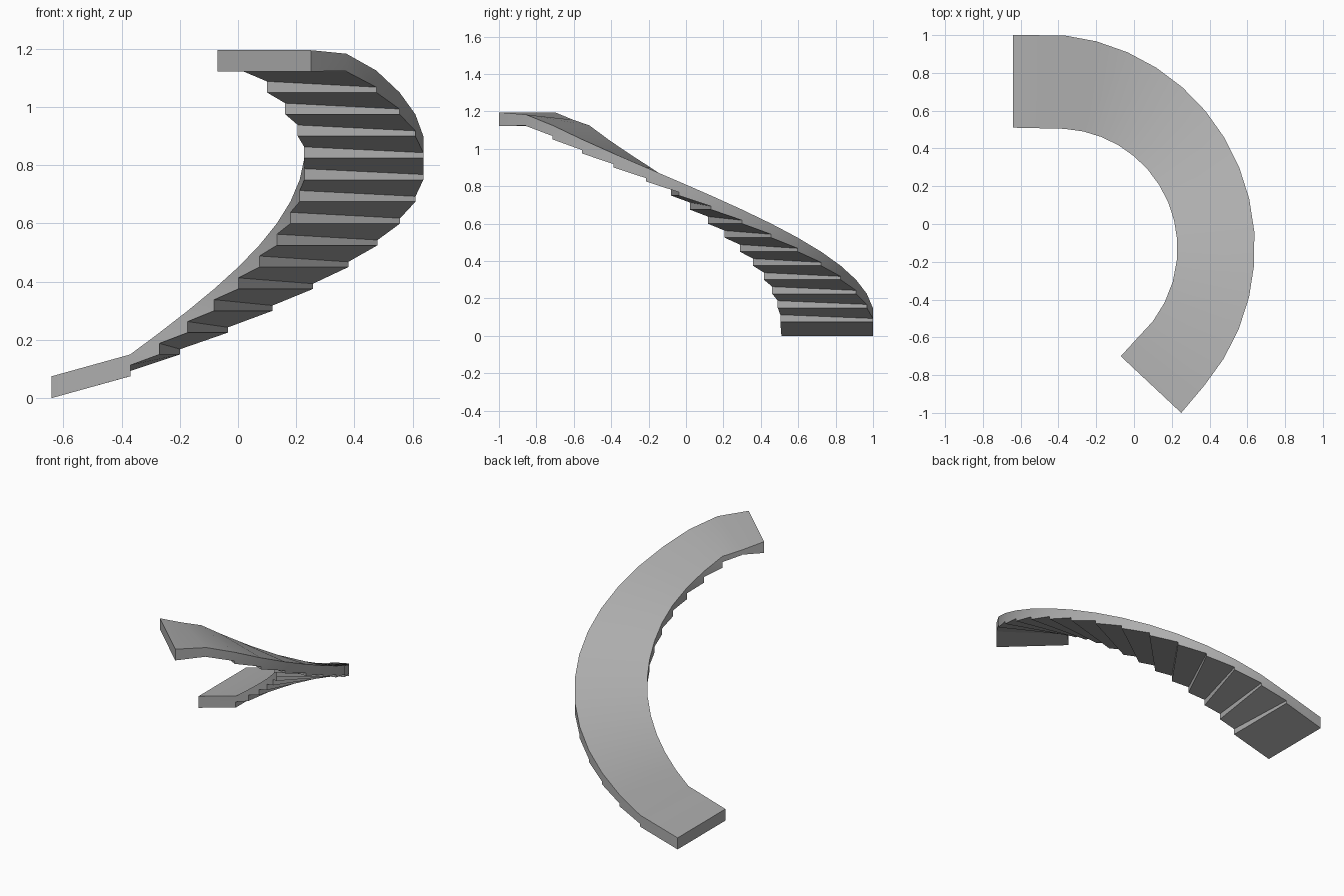
import bpy, bmesh
from math import sin, cos, radians

if "Cube" in bpy.data.objects:
    bpy.data.objects.remove(bpy.data.objects["Cube"])

RISE, STEPS = 0.075, 16


def arc_point(cx, cy, r, step_up, step_down, k):
    # joints are spaced evenly either side of the easternmost point
    a = radians((10.5 - k) * (step_up if k < 10.5 else step_down))
    return cx + r * cos(a), cy + r * sin(a)


# plan positions of the joints, with straight landings at both ends
inner = [(-0.64, 0.51)] + [arc_point(-0.405, -0.13, 0.635, 9.14, 10.7, k) for k in range(1, 16)] + [(-0.07, -0.70)]
outer = [(-0.64, 1.0)] + [arc_point(-0.49, -0.125, 1.13, 8.83, 8.95, k) for k in range(1, 16)] + [(0.25, -1.0)]

bm = bmesh.new()


def pair(k, z_in, z_out):
    return (bm.verts.new((*inner[k], z_in)), bm.verts.new((*outer[k], z_out)))


# smooth top, and an underside that steps up at each joint
top, under_start, under_end = [], [], [None]
for k in range(STEPS + 1):
    zt = min(RISE * (k + 1), 1.183 if k == 15 else 1.195)
    top.append(pair(k, 1.155 if k == 15 else zt, zt))
    zb = min(RISE * k, 1.122)
    if k:
        under_end.append(pair(k, zb, zb))
    if k < STEPS:
        lift = (0.038, 0.018) if 0 < k < 15 else (0.002, 0.002) if k else (0, 0)
        under_start.append(pair(k, zb + lift[0], zb + lift[1]))

for k in range(STEPS):
    a, b, c, d = top[k], top[k + 1], under_start[k], under_end[k + 1]
    bm.faces.new((a[0], b[0], b[1], a[1]))
    bm.faces.new((c[0], c[1], d[1], d[0]))
    if k < STEPS - 1:
        # riser and side walls meeting the next section
        n = under_start[k + 1]
        bm.faces.new((d[0], d[1], n[1], n[0]))
        for s in (0, 1):
            bm.faces.new((a[s], c[s], d[s], n[s], b[s]))
    else:
        for s in (0, 1):
            bm.faces.new((a[s], c[s], d[s], b[s]))

# end caps
bm.faces.new((top[0][0], top[0][1], under_start[0][1], under_start[0][0]))
bm.faces.new((top[-1][0], under_end[-1][0], under_end[-1][1], top[-1][1]))
bmesh.ops.recalc_face_normals(bm, faces=bm.faces)

mesh = bpy.data.meshes.new("curved_ramp")
bm.to_mesh(mesh)
bm.free()
ramp = bpy.data.objects.new("curved_ramp", mesh)
bpy.context.collection.objects.link(ramp)

# mid-grey surface
grey = bpy.data.materials.new("mid_grey")
grey.diffuse_color = (0.42, 0.42, 0.42, 1)
grey.use_nodes = True
grey.node_tree.nodes["Principled BSDF"].inputs["Base Color"].default_value = grey.diffuse_color
mesh.materials.append(grey)

# smooth the gentle bends, keep the step edges sharp
bpy.context.view_layer.objects.active = ramp
ramp.select_set(True)
bpy.ops.object.shade_smooth_by_angle(angle=radians(30))
